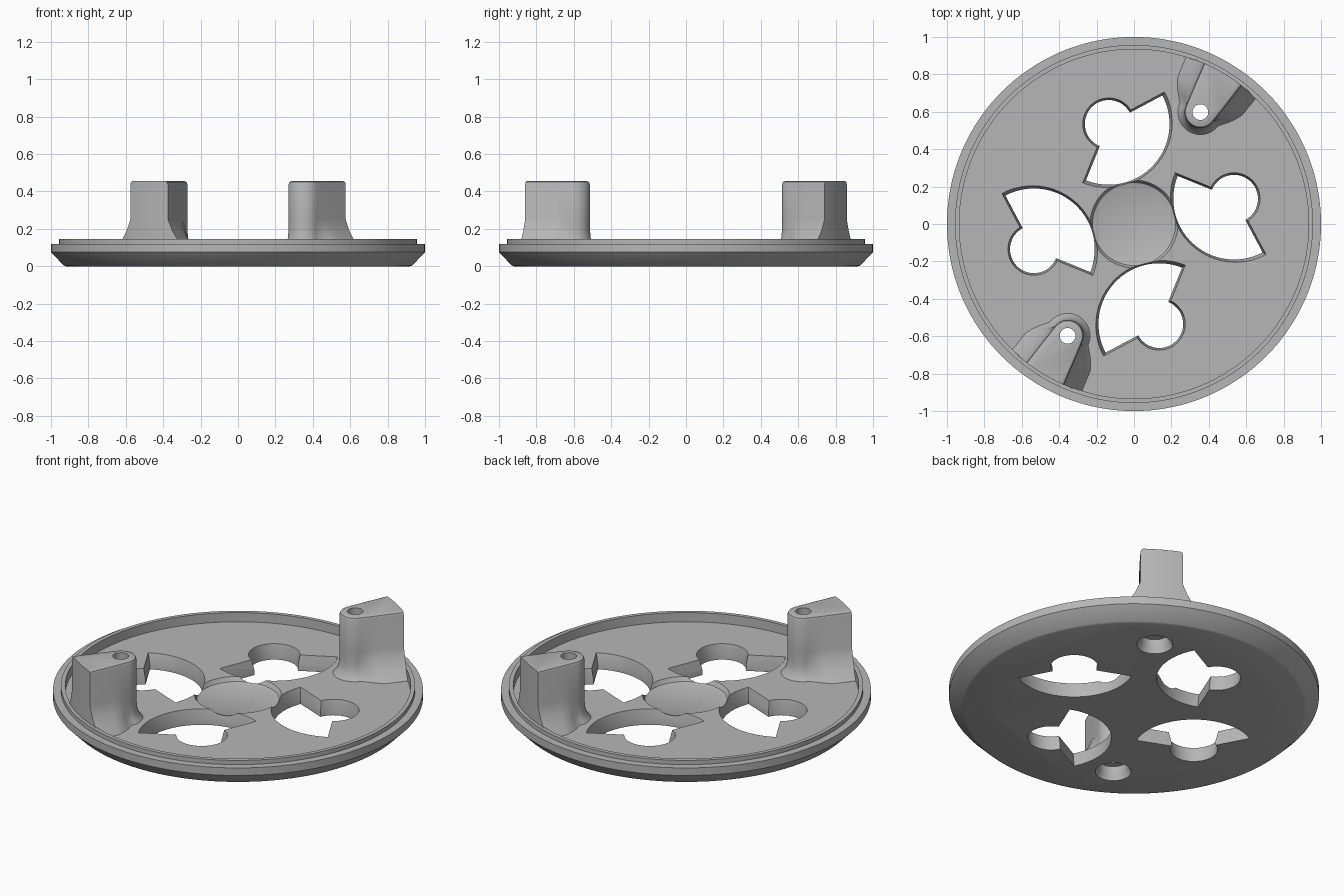
import bpy, bmesh
from math import cos, sin, pi, radians, sqrt, hypot, atan2

if "Cube" in bpy.data.objects:
    bpy.data.objects.remove(bpy.data.objects["Cube"])

grey = bpy.data.materials.new("mid_grey")
grey.use_nodes = True
GREY = (0.47, 0.47, 0.47, 1)
grey.diffuse_color = GREY
grey.node_tree.nodes["Principled BSDF"].inputs["Base Color"].default_value = GREY


def loft(name, rings):
    """Solid skinned through equal-length rings of points, capped at both ends."""
    bm = bmesh.new()
    loops = [[bm.verts.new(p) for p in ring] for ring in rings]
    n = len(loops[0])
    for a, b in zip(loops, loops[1:]):
        for i in range(n):
            j = (i + 1) % n
            bm.faces.new((a[i], a[j], b[j], b[i]))
    bm.faces.new(loops[0])
    bm.faces.new(loops[-1])
    bmesh.ops.recalc_face_normals(bm, faces=bm.faces[:])
    mesh = bpy.data.meshes.new(name)
    bm.to_mesh(mesh)
    bm.free()
    mesh.materials.append(grey)
    ob = bpy.data.objects.new(name, mesh)
    bpy.context.collection.objects.link(ob)
    return ob


def lathe(name, profile, cx=0, cy=0, n=48):
    """Turned solid from (radius, height) pairs."""
    turn = [2 * pi * i / n for i in range(n)]
    return loft(name, [[(cx + r * cos(t), cy + r * sin(t), z) for t in turn]
                       for r, z in profile])


def activate(ob):
    bpy.ops.object.select_all(action="DESELECT")
    ob.select_set(True)
    bpy.context.view_layer.objects.active = ob


def cut(target, cutter):
    """Subtract the cutter at once and keep it only as a hidden helper."""
    mod = target.modifiers.new("cut", "BOOLEAN")
    mod.operation = "DIFFERENCE"
    mod.solver = "MANIFOLD"
    mod.object = cutter
    activate(target)
    bpy.ops.object.modifier_apply(modifier=mod.name)
    cutter.hide_render = True
    cutter.hide_viewport = True


# Dish with chamfered underside, stepped lip and central recess
FLOOR = 0.09
disc = lathe("base_disc", [
    (0.92, 0), (0.932, 0.005), (1, 0.075), (1, 0.12), (0.957, 0.12),
    (0.957, 0.145), (0.934, 0.145), (0.934, FLOOR), (0.235, FLOOR),
    (0.222, 0.065), (0.212, 0.06)], n=144)

# Keyhole windows: a wide sector plus a circle at its apex, slightly drafted
DRAFT = [(-0.05, 0), (0.03, 0), (0.1, 0.013), (0.2, 0.013)]
HX, HY = -0.135, 0.535
HOLE_R, HOLE_A = hypot(HX, HY), atan2(HY, HX)
HALF = radians(70)


def sector_ring(cx, cy, mid, z, d):
    shift = d / sin(HALF)
    ax, ay = cx - shift * cos(mid), cy - shift * sin(mid)
    reach = 0.325 + d + shift
    angles = [mid - HALF + 2 * HALF * i / 40 for i in range(41)]
    return [(ax, ay, z)] + [
        (ax + reach * cos(t), ay + reach * sin(t), z) for t in angles]


for k in range(4):
    quarter = k * pi / 2
    cx, cy = HOLE_R * cos(HOLE_A + quarter), HOLE_R * sin(HOLE_A + quarter)
    mid = radians(-42) + quarter
    cut(disc, loft("sector_cutter", [
        sector_ring(cx, cy, mid, z, d) for z, d in DRAFT]))
    cut(disc, lathe("circle_cutter", [
        (0.128 + d, z) for z, d in DRAFT], cx, cy))

# Posts: round inner end, sides widening to the rim, flared skirt at the foot
PX, PY = 0.355, 0.598
POST_R, POST_A = hypot(PX, PY), atan2(PY, PX)
RIM = 0.938
END = 0.085


def post_ring(turn, z, e, s):
    """e widens the round end, s widens the side wings."""
    half = []
    for i in range(13):
        t = pi - (pi / 2 - 0.12) * i / 12
        half.append(((END + e) * cos(t), (END + e) * sin(t)))
    half += [(0.03, 0.09 + e + 0.5 * (s - e)), (0.06, 0.094 + 0.85 * s),
             (0.1, 0.1 + s)]
    side = 0.117 + s
    for i in range(9):
        v = side * (1 - i / 8)
        half.append((sqrt(RIM * RIM - v * v) - POST_R, v))
    outline = half + [(u, -v) for u, v in half[-2:0:-1]]
    c, q = cos(turn), sin(turn)
    return [((POST_R + u) * c - v * q, (POST_R + u) * q + v * c, z)
            for u, v in outline]


LEVELS = [(0.05, 0.035, 0.1), (FLOOR, 0.035, 0.1), (0.115, 0.014, 0.078),
          (0.15, 0.004, 0.05), (0.19, 0, 0.025), (0.25, 0, 0),
          (0.437, 0, 0), (0.45, -0.005, -0.005), (0.455, -0.016, -0.016)]
parts = [disc]
for name, turn in (("back_left_post", POST_A), ("front_right_post", POST_A + pi)):
    post = loft(name, [post_ring(turn, z, e, s) for z, e, s in LEVELS])
    # Screw hole, opening to a wider pocket underneath
    cutter = lathe("screw_cutter", [
        (0.1, -0.05), (0.097, 0.002), (0.08, 0.03), (0.076, 0.075),
        (0.042, 0.076), (0.042, 0.6)],
        POST_R * cos(turn), POST_R * sin(turn))
    cut(post, cutter)
    cut(disc, cutter)
    parts.append(post)

# Smooth shading with crisp edges
for part in parts:
    activate(part)
    bpy.ops.object.shade_smooth_by_angle(angle=radians(30))
